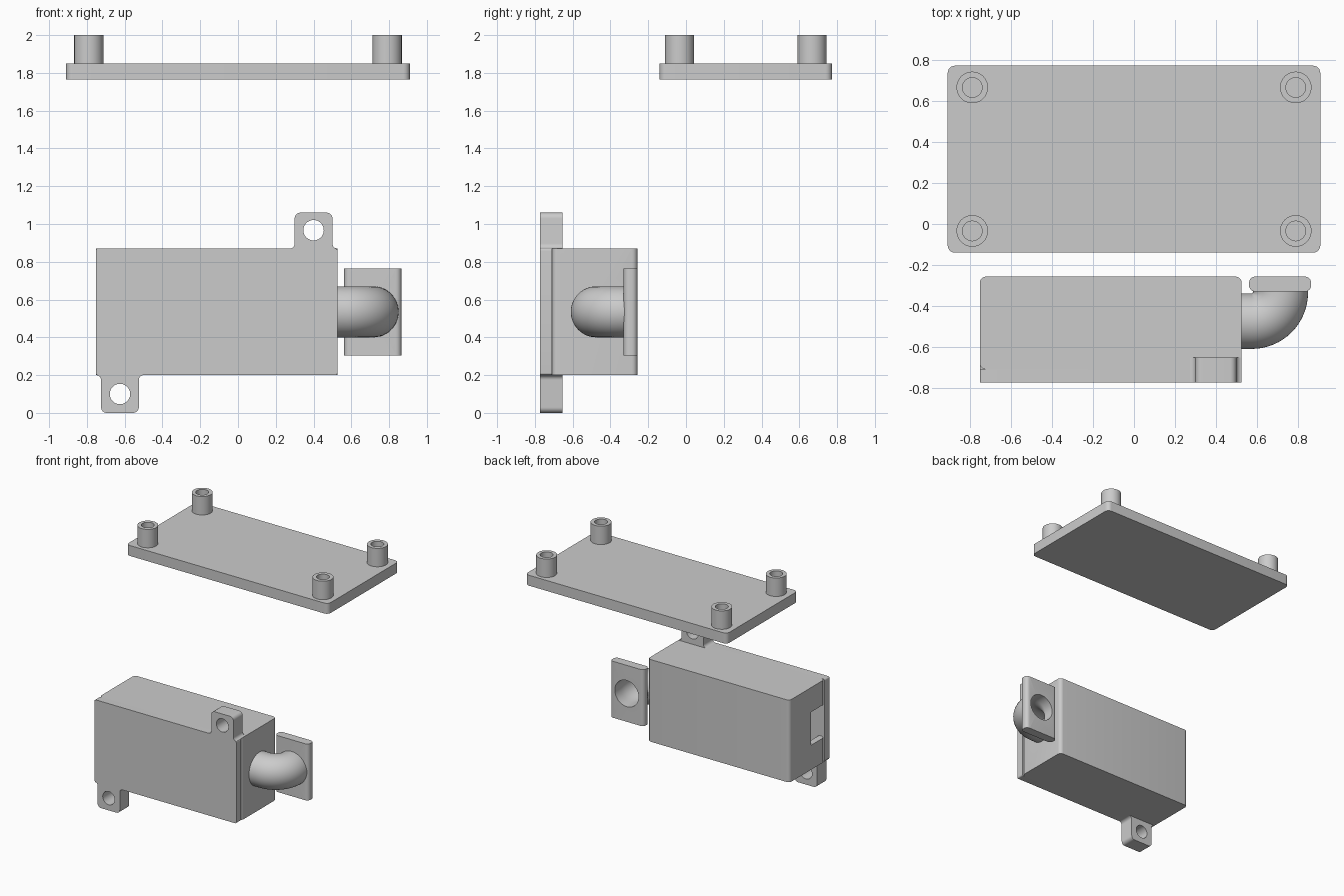
import bpy, bmesh
from math import sin, cos, pi, radians
from mathutils import Matrix

if "Cube" in bpy.data.objects:
    bpy.data.objects.remove(bpy.data.objects["Cube"])


def arc(cx, cy, r, a0, a1, n=6):
    return [(cx + r * cos(radians(a0 + (a1 - a0) * i / n)),
             cy + r * sin(radians(a0 + (a1 - a0) * i / n))) for i in range(n + 1)]


def circle(cx, cy, r, n=48):
    return arc(cx, cy, r, 0, 360, n)[:-1]


def rounded(x0, x1, y0, y1, r):
    return (arc(x1 - r, y1 - r, r, 0, 90) + arc(x0 + r, y1 - r, r, 90, 180)
            + arc(x0 + r, y0 + r, r, 180, 270) + arc(x1 - r, y0 + r, r, 270, 360))


def finish(name, bm):
    bmesh.ops.remove_doubles(bm, verts=bm.verts, dist=1e-5)
    bmesh.ops.recalc_face_normals(bm, faces=bm.faces)
    me = bpy.data.meshes.new(name)
    bm.to_mesh(me)
    ob = bpy.data.objects.new(name, me)
    bpy.context.collection.objects.link(ob)
    return ob


def smooth(ob):
    bpy.ops.object.select_all(action='DESELECT')
    ob.select_set(True)
    bpy.context.view_layer.objects.active = ob
    bpy.ops.object.shade_smooth_by_angle(angle=radians(30))


def slab(name, loops, lo, hi, axis='z'):
    """Extrude outlines (the first is the outer one, the rest are holes) from lo to hi."""
    cu = bpy.data.curves.new(name, 'CURVE')
    cu.dimensions, cu.fill_mode, cu.extrude = '2D', 'BOTH', (hi - lo) / 2
    for pts in loops:
        sp = cu.splines.new('POLY')
        sp.points.add(len(pts) - 1)
        for p, (x, y) in zip(sp.points, pts):
            p.co = (x, y, 0, 1)
        sp.use_cyclic_u = True
    tmp = bpy.data.objects.new(name + "_outline", cu)
    bpy.context.collection.objects.link(tmp)
    bpy.context.view_layer.update()
    bm = bmesh.new()
    bm.from_mesh(tmp.to_mesh())
    bpy.data.objects.remove(tmp)
    mid = (lo + hi) / 2
    if axis == 'y':
        m = Matrix.Translation((0, mid, 0)) @ Matrix.Rotation(pi / 2, 4, 'X')
    else:
        m = Matrix.Translation((0, 0, mid))
    bm.transform(m)
    ob = finish(name, bm)
    smooth(ob)
    return ob


def cut(ob, cutter):
    cutter.hide_render = True
    mod = ob.modifiers.new("cut", 'BOOLEAN')
    mod.operation, mod.solver, mod.object = 'DIFFERENCE', 'EXACT', cutter
    bpy.context.view_layer.objects.active = ob
    bpy.ops.object.modifier_apply(modifier=mod.name)
    bpy.data.objects.remove(cutter)


def box(name, x0, x1, y0, y1, z0, z1):
    return slab(name, [[(x0, y0), (x1, y0), (x1, y1), (x0, y1)]], z0, z1)


X0, X1, Z0, Z1 = -0.753, 0.526, 0.2, 0.87
FRONT, SEAM, BACK = -0.773, -0.71, -0.257
PIPE_Y, PIPE_Z, R_OUT, R_IN = -0.475, 0.535, 0.135, 0.107

# lid plate with four hollow posts
slab("lid_plate", [rounded(-0.91, 0.91, -0.14, 0.773, 0.035)], 1.765, 1.85)
for i, (x, y) in enumerate([(-0.79, -0.034), (0.79, -0.034), (-0.79, 0.667), (0.79, 0.667)]):
    slab(f"lid_post_{i + 1}", [circle(x, y, 0.077), circle(x, y, 0.048)], 1.85, 2.0)

# hollow housing, open at the front, with a side slot and a bore for the pipe
housing = slab("housing", [rounded(X0, X1, SEAM, BACK, 0.03)], Z0, Z1)
cut(housing, box("cavity", X0 + 0.05, X1 - 0.05, SEAM - 0.1, BACK - 0.05, Z0 + 0.05, Z1 - 0.05))
cut(housing, box("slot", X0 - 0.1, X0 + 0.1, SEAM - 0.1, -0.535, 0.4, 0.67))
bm = bmesh.new()
bmesh.ops.create_cone(bm, cap_ends=True, segments=48, radius1=R_IN, radius2=R_IN, depth=0.2,
                      matrix=Matrix.Translation((X1, PIPE_Y, PIPE_Z)) @ Matrix.Rotation(pi / 2, 4, 'Y'))
cut(housing, finish("bore", bm))
smooth(housing)

# front cover
slab("front_cover", [rounded(X0, X1, Z0, Z1, 0.012)], FRONT, SEAM, 'y')


# mounting ears, one up and one down
def ear(name, cx, base, tip, hole_z):
    s = 1 if tip > base else -1
    h, w, f, r = abs(tip - base), 0.1, 0.026, 0.03
    half = arc(w + f, f, f, 270, 180) + arc(w - r, h - r, r, 0, 90)
    pts = half + [(-x, z) for x, z in reversed(half)]
    slab(name, [[(cx + x, base + s * z) for x, z in pts], circle(cx, hole_z, 0.054)],
         FRONT, -0.653, 'y')


ear("upper_ear", 0.4, Z1, 1.06, 0.967)
ear("lower_ear", -0.625, Z0, 0.0, 0.1)

# elbow pipe: circular section swept round a quarter bend
bend, bx = 0.14, 0.575
path = [(0.5, PIPE_Y, 0)]
path += [(bx + bend * sin(t), PIPE_Y + bend * (1 - cos(t)), t)
         for t in (pi / 2 * i / 16 for i in range(17))]
path.append((bx + bend, -0.3, pi / 2))
stations = [(p, R_OUT) for p in path] + [(p, R_IN) for p in reversed(path)]
bm = bmesh.new()
N = 48
rings = [[bm.verts.new((x - sin(t) * r * cos(a), y + cos(t) * r * cos(a), PIPE_Z + r * sin(a)))
          for a in (2 * pi * k / N for k in range(N))] for (x, y, t), r in stations]
for i, ring in enumerate(rings):
    nxt = rings[(i + 1) % len(rings)]
    for k in range(N):
        j = (k + 1) % N
        bm.faces.new((ring[k], ring[j], nxt[j], nxt[k]))
smooth(finish("elbow_pipe", bm))

# flange at the pipe's end
flange = slab("pipe_flange", [rounded(0.562, 0.865, -0.33, BACK, 0.03)], 0.305, 0.765)
cut(flange, slab("flange_bore", [circle(bx + bend, PIPE_Z, R_IN)], -0.4, -0.2, 'y'))
smooth(flange)
